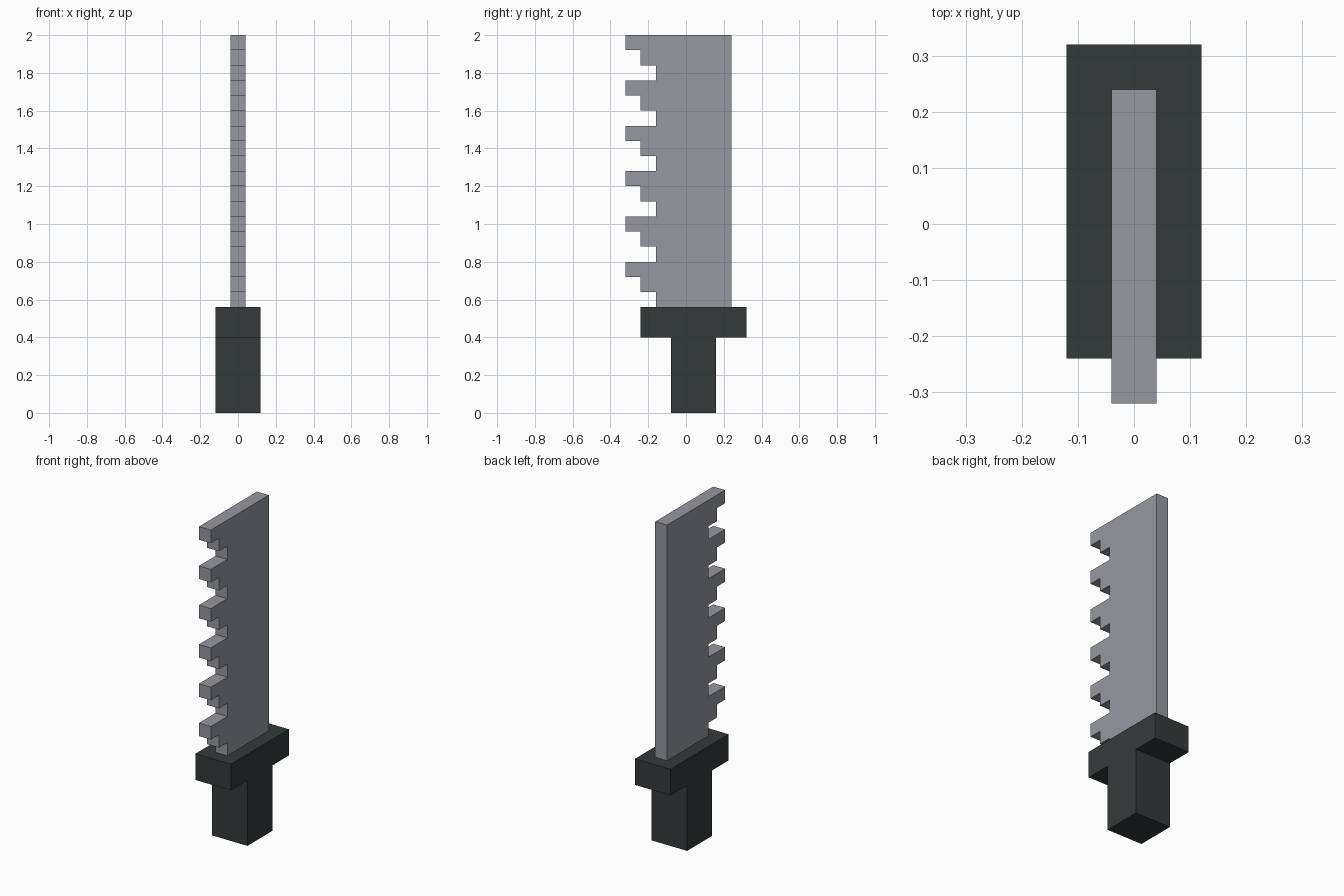
import bpy
import bmesh

cube = bpy.data.objects.get("Cube")
if cube:
    bpy.data.objects.remove(cube, do_unlink=True)


def make_material(name, rgb):
    mat = bpy.data.materials.new(name)
    mat.use_nodes = True
    mat.diffuse_color = (*rgb, 1)
    mat.node_tree.nodes["Principled BSDF"].inputs["Base Color"].default_value = (*rgb, 1)
    return mat


def extrude_profile(name, profile, half_width, mat):
    """Extrude a closed (y, z) outline symmetrically along x."""
    bm = bmesh.new()
    face = bm.faces.new([bm.verts.new((-half_width, y, z)) for y, z in profile])
    result = bmesh.ops.extrude_face_region(bm, geom=[face])
    moved = [v for v in result["geom"] if isinstance(v, bmesh.types.BMVert)]
    bmesh.ops.translate(bm, verts=moved, vec=(2 * half_width, 0, 0))
    bmesh.ops.recalc_face_normals(bm, faces=bm.faces)
    mesh = bpy.data.meshes.new(name)
    bm.to_mesh(mesh)
    bm.free()
    mesh.materials.append(mat)
    obj = bpy.data.objects.new(name, mesh)
    bpy.context.collection.objects.link(obj)
    return obj


def rectangle(y0, y1, z0, z1):
    return [(y0, z0), (y1, z0), (y1, z1), (y0, z1)]


steel = make_material("steel grey", (0.30, 0.315, 0.352))
dark = make_material("dark green grey", (0.034, 0.042, 0.042))

# Handle and offset guard
extrude_profile("handle", rectangle(-0.08, 0.16, 0, 0.4), 0.12, dark)
extrude_profile("guard", rectangle(-0.24, 0.32, 0.4, 0.56), 0.12, dark)

# Blade with six stepped teeth along the front edge
step = 0.08
root, top, bottom = -0.16, 2.0, 0.56
outline = [(0.24, bottom), (0.24, top)]
for tooth in range(6):
    z = top - tooth * 3 * step
    outline += [
        (root - 2 * step, z), (root - 2 * step, z - step),
        (root - step, z - step), (root - step, z - 2 * step),
        (root, z - 2 * step), (root, z - 3 * step),
    ]
extrude_profile("serrated_blade", outline, 0.04, steel)
